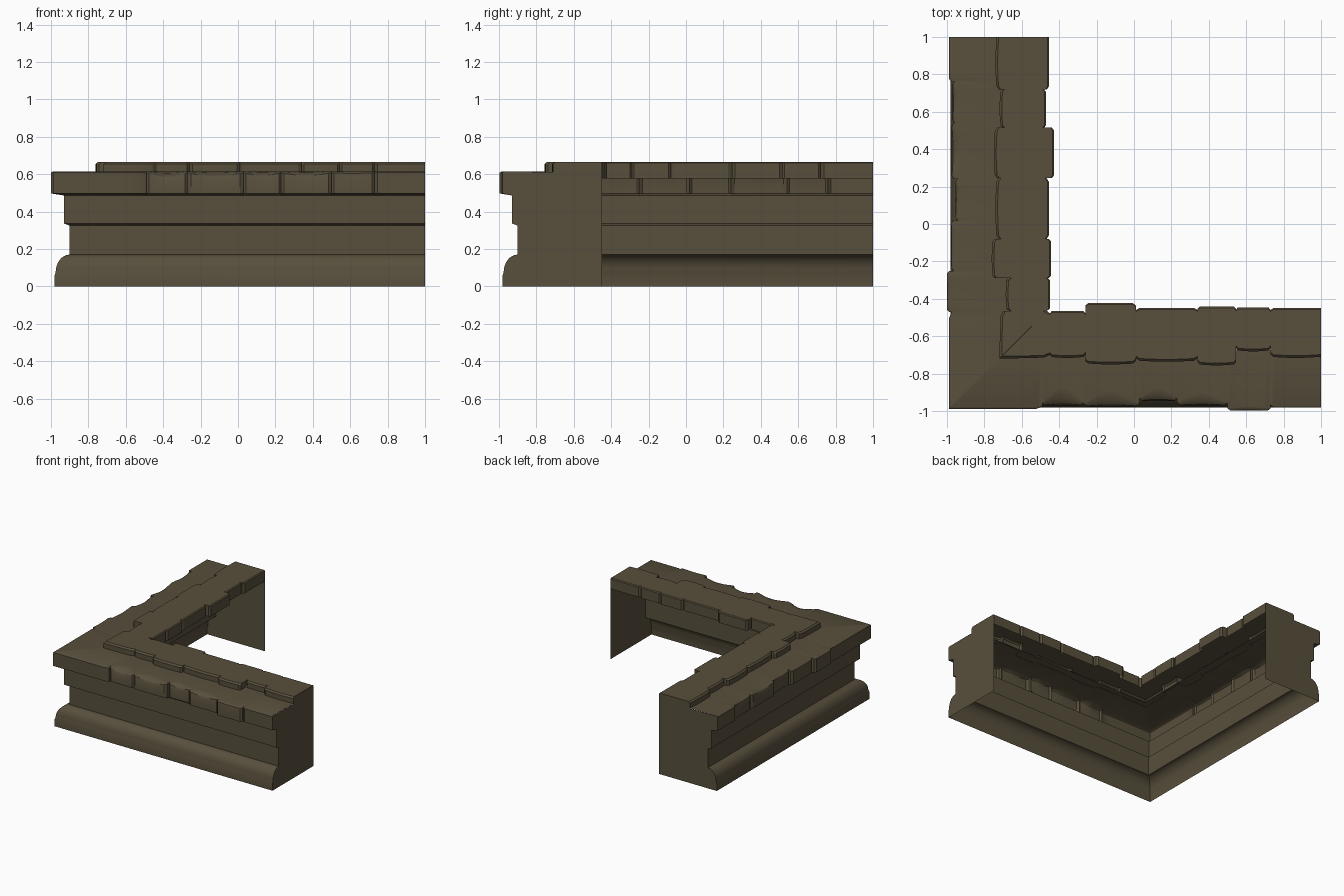
import bpy, bmesh, math

if "Cube" in bpy.data.objects:
    bpy.data.objects.remove(bpy.data.objects["Cube"])

stone = bpy.data.materials.new("weathered brown stone")
stone.diffuse_color = (0.098, 0.079, 0.046, 1)
stone.use_nodes = True
stone.node_tree.nodes["Principled BSDF"].inputs["Base Color"].default_value = stone.diffuse_color


def place(arm, s, d, z):
    # s runs along an arm, d is the distance in from the outer limit; mitred at the corner
    s = max(s, -1 + d)
    return (s, -1 + d, z) if arm == "x" else (-1 + d, s, z)


def finish(bm, name):
    bmesh.ops.remove_doubles(bm, verts=bm.verts, dist=0.0004)
    me = bpy.data.meshes.new(name)
    bm.to_mesh(me)
    bm.free()
    ob = bpy.data.objects.new(name, me)
    bpy.context.collection.objects.link(ob)
    me.materials.append(stone)
    bpy.ops.object.select_all(action='DESELECT')
    ob.select_set(True)
    bpy.context.view_layer.objects.active = ob
    bpy.ops.object.shade_smooth_by_angle(angle=math.radians(28))
    return ob


def sweep(bm, arm, stations):
    # stations: list of (s, profile points)
    rows = [[bm.verts.new(place(arm, s, d, z)) for d, z in prof] for s, prof in stations]
    for a, b in zip(rows, rows[1:]):
        for i in range(len(a) - 1):
            f = [a[i], b[i], b[i + 1], a[i + 1]]
            if len({tuple(v.co) for v in f}) < 3:
                continue
            bm.faces.new(f if arm == "x" else f[::-1])


def stone_stations(stones, profile, inset):
    # each stone gets softened ends and wear that peaks mid-stone
    out = []
    for s0, s1, *vals in stones:
        for t in (0, 0.06, 0.2, 0.35, 0.5, 0.65, 0.8, 0.94, 1):
            at_end = t in (0, 1) and abs(s0 + (s1 - s0) * t) < 0.99
            out.append((s0 + (s1 - s0) * t,
                        profile(*vals, inset if at_end else 0, math.sin(math.pi * t))))
    return out


# moulded base: plinth, rounded roll, recessed wall, upper band
base = [(0.02, 0), (0.02, 0.06)]
base += [(0.1 - 0.075 * math.cos(a), 0.075 + 0.095 * math.sin(a))
         for a in [math.pi / 2 * i / 8 for i in range(9)]]
base += [(0.1, 0.325), (0.07, 0.336), (0.07, 0.486)]

# ledge stones: start, end, face offset, wear
ledge = {
    "x": [(-1, -0.49, 0.012, 0), (-0.49, -0.27, 0.03, 0.03), (-0.27, 0.03, 0.025, 0.025),
          (0.03, 0.23, 0.055, 0.02), (0.23, 0.5, 0.03, 0.02), (0.5, 0.73, 0.003, 0.005),
          (0.73, 1, 0.018, 0)],
    "y": [(-1, -0.47, 0.012, 0), (-0.47, -0.25, 0.0, 0.005), (-0.25, 0.02, 0.022, 0.008),
          (0.02, 0.24, 0.045, 0.012), (0.24, 0.54, 0.025, 0.02), (0.54, 0.76, 0.03, 0.012),
          (0.76, 1, 0.012, 0)],
}


def ledge_profile(d, w, inset, k):
    d, w = d + inset, w * k
    return [(0.07, 0.486), (d, 0.497), (d, 0.606 - 1.7 * w), (d + 0.4 * w, 0.608 - 0.8 * w),
            (d + 0.006 + 1.2 * w, 0.613 - 0.25 * w), (d + 0.008 + 3 * w, 0.614), (0.33, 0.614)]


# coping stones: start, end, outer offset, inner offset
coping = {
    "x": [(-1, -0.45, 0.287, 0.535), (-0.45, -0.26, 0.29, 0.535), (-0.26, 0.01, 0.255, 0.577),
          (0.01, 0.34, 0.27, 0.552), (0.34, 0.545, 0.25, 0.56), (0.545, 0.73, 0.325, 0.554),
          (0.73, 1, 0.29, 0.552)],
    "y": [(-1, -0.465, 0.287, 0.535), (-0.465, -0.29, 0.32, 0.552), (-0.29, -0.08, 0.245, 0.556),
          (-0.08, 0.245, 0.265, 0.545), (0.245, 0.515, 0.257, 0.573), (0.515, 0.72, 0.287, 0.53),
          (0.72, 1, 0.265, 0.546)],
}


def coping_profile(a, b, inset, k):
    a, b = a + inset - 0.006 * k, b - inset
    return [(a, 0.612), (a, 0.654), (a + 0.012, 0.666), (b - 0.008, 0.666),
            (b, 0.66), (b, 0.578)]


bm = bmesh.new()
for arm in "xy":
    sweep(bm, arm, [(-1, base), (1, base)])
finish(bm, "moulded_base")

for name, table, prof in (("ledge_stones", ledge, ledge_profile),
                          ("coping_stones", coping, coping_profile)):
    bm = bmesh.new()
    for arm in "xy":
        sweep(bm, arm, stone_stations(table[arm], prof, 0.012))
    finish(bm, name)

# flat end caps closing both arms
bm = bmesh.new()
for arm in "xy":
    edge = (base + ledge_profile(*ledge[arm][-1][2:], 0, 0)[1:-1]
            + coping_profile(*coping[arm][-1][2:], 0, 0))
    inner = coping[arm][-1][3]
    edge = edge[:-1] + [(inner, 0)]
    vs = [bm.verts.new(place(arm, 1, d, z)) for d, z in edge]
    bm.faces.new(vs[::-1] if arm == "x" else vs)
    f = bm.faces[-1] if bm.faces.ensure_lookup_table() is None else None
    f.normal_update()
    if f.normal[0 if arm == "x" else 1] < 0:
        f.normal_flip()
finish(bm, "end_caps")
